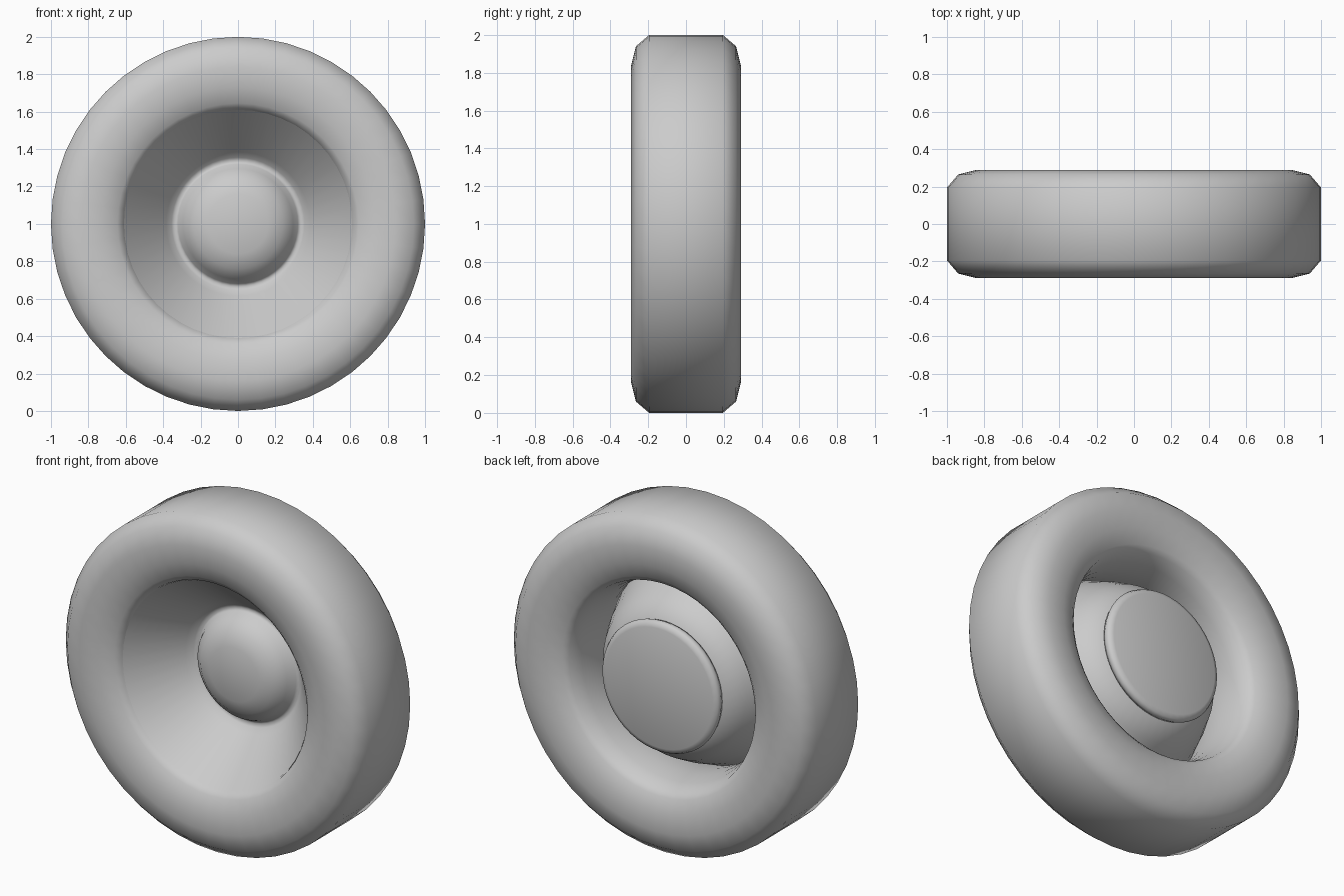
import bpy, bmesh, math

old = bpy.data.objects.get("Cube")
if old:
    bpy.data.objects.remove(old, do_unlink=True)

SIDES = 48

grey = bpy.data.materials.new("mid_grey")
grey.use_nodes = True
colour = (0.6, 0.6, 0.6, 1)
grey.diffuse_color = colour
grey.node_tree.nodes["Principled BSDF"].inputs["Base Color"].default_value = colour


def lathe(name, profile, closed=False, sharp_angle=80):
    """Spin (radius, depth) points about the axle, which runs along y at z = 1."""
    bm = bmesh.new()
    rings = []
    for r, y in profile:
        if r == 0:
            rings.append([bm.verts.new((0, y, 1))] * SIDES)
            continue
        angles = [math.tau * i / SIDES for i in range(SIDES)]
        rings.append([bm.verts.new((r * math.cos(a), y, 1 + r * math.sin(a))) for a in angles])
    pairs = list(zip(rings, rings[1:]))
    if closed:
        pairs.append((rings[-1], rings[0]))
    for a, b in pairs:
        for i in range(SIDES):
            j = (i + 1) % SIDES
            corners = list(dict.fromkeys([a[i], a[j], b[j], b[i]]))
            bm.faces.new(corners)
    bmesh.ops.recalc_face_normals(bm, faces=bm.faces)
    mesh = bpy.data.meshes.new(name)
    bm.to_mesh(mesh)
    bm.free()
    mesh.materials.append(grey)
    obj = bpy.data.objects.new(name, mesh)
    bpy.context.collection.objects.link(obj)
    bpy.ops.object.select_all(action='DESELECT')
    obj.select_set(True)
    bpy.context.view_layer.objects.active = obj
    bpy.ops.object.shade_smooth_by_angle(angle=math.radians(sharp_angle))


# Tyre: tapering bore, rounded lip, sidewall and chamfered tread, mirrored front to back
half = [(0.575, 0.05), (0.59, 0.14), (0.615, 0.225), (0.645, 0.25),
        (0.73, 0.28), (0.84, 0.29), (0.94, 0.265), (1, 0.195)]
lathe("tyre", half + [(r, -y) for r, y in reversed(half)], closed=True, sharp_angle=55)

# Rim dish: domed hub in a bowl open to the front, with a rounded back
lathe("rim_dish", [
    (0, -0.045), (0.16, -0.04), (0.24, -0.01), (0.295, 0.04), (0.32, 0.09),
    (0.335, 0.10), (0.355, 0.09), (0.385, 0.055),
    (0.61, -0.215), (0.60, -0.15),
    (0.565, -0.08), (0.53, 0.0), (0.47, 0.11), (0.37, 0.21), (0, 0.21)])

# Hub plate: round-edged disc closing the back of the dish
lathe("hub_plate", [
    (0, 0.2), (0.38, 0.2), (0.39, 0.225), (0.38, 0.245), (0.355, 0.255), (0, 0.255)])
